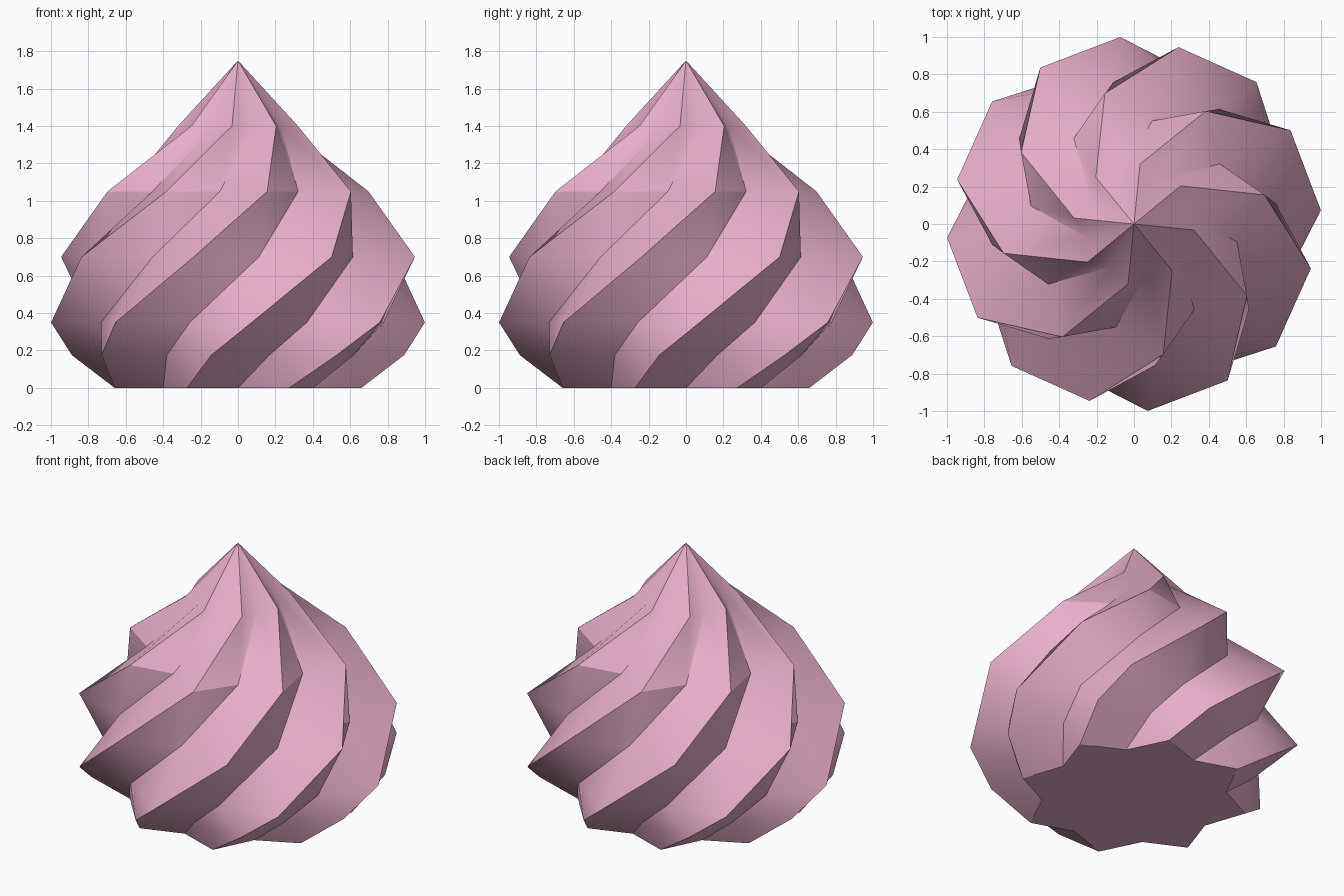
import bpy, bmesh, math

if "Cube" in bpy.data.objects:
    bpy.data.objects.remove(bpy.data.objects["Cube"])

# Twisted eight-pointed piped swirl: (height, point radius, valley radius)
RINGS = [(0, 0.714, 0.566), (0.175, 0.90, 0.725), (0.35, 1.002, 0.82),
         (0.70, 0.975, 0.765), (1.05, 0.715, 0.56), (1.40, 0.322, 0.26)]
APEX = 1.75
POINTS = 8
TWIST = math.radians(26.7) / 0.35    # counter-clockwise turn per unit height

pink = bpy.data.materials.new("icing pink")
pink.diffuse_color = (0.79, 0.43, 0.59, 1)
pink.use_nodes = True
pink.node_tree.nodes["Principled BSDF"].inputs["Base Color"].default_value = pink.diffuse_color

bm = bmesh.new()
n = POINTS * 2

# Star-shaped rings, even index = valley, odd index = point
rings = []
for z, point, valley in RINGS:
    ring = []
    for i in range(n):
        a = i * 2 * math.pi / n + TWIST * z
        rad = point if i % 2 else valley
        ring.append(bm.verts.new((rad * math.cos(a), rad * math.sin(a), z)))
    rings.append(ring)
tip = bm.verts.new((0, 0, APEX))

# Walls, split along the short diagonal so they follow the twist
for lo, hi in zip(rings, rings[1:]):
    for i in range(n):
        j = (i + 1) % n
        bm.faces.new((lo[i], lo[j], hi[i]))
        bm.faces.new((lo[j], hi[j], hi[i]))
# Peak and flat base
for i in range(n):
    bm.faces.new((rings[-1][i], rings[-1][(i + 1) % n], tip))
bm.faces.new(rings[0][::-1])
bmesh.ops.recalc_face_normals(bm, faces=bm.faces)

mesh = bpy.data.meshes.new("icing_swirl")
bm.to_mesh(mesh)
bm.free()
mesh.materials.append(pink)
swirl = bpy.data.objects.new("icing_swirl", mesh)
bpy.context.collection.objects.link(swirl)

# Smooth along the swirl, crisp on the ridges
bpy.context.view_layer.objects.active = swirl
swirl.select_set(True)
bpy.ops.object.shade_smooth_by_angle(angle=math.radians(30))
